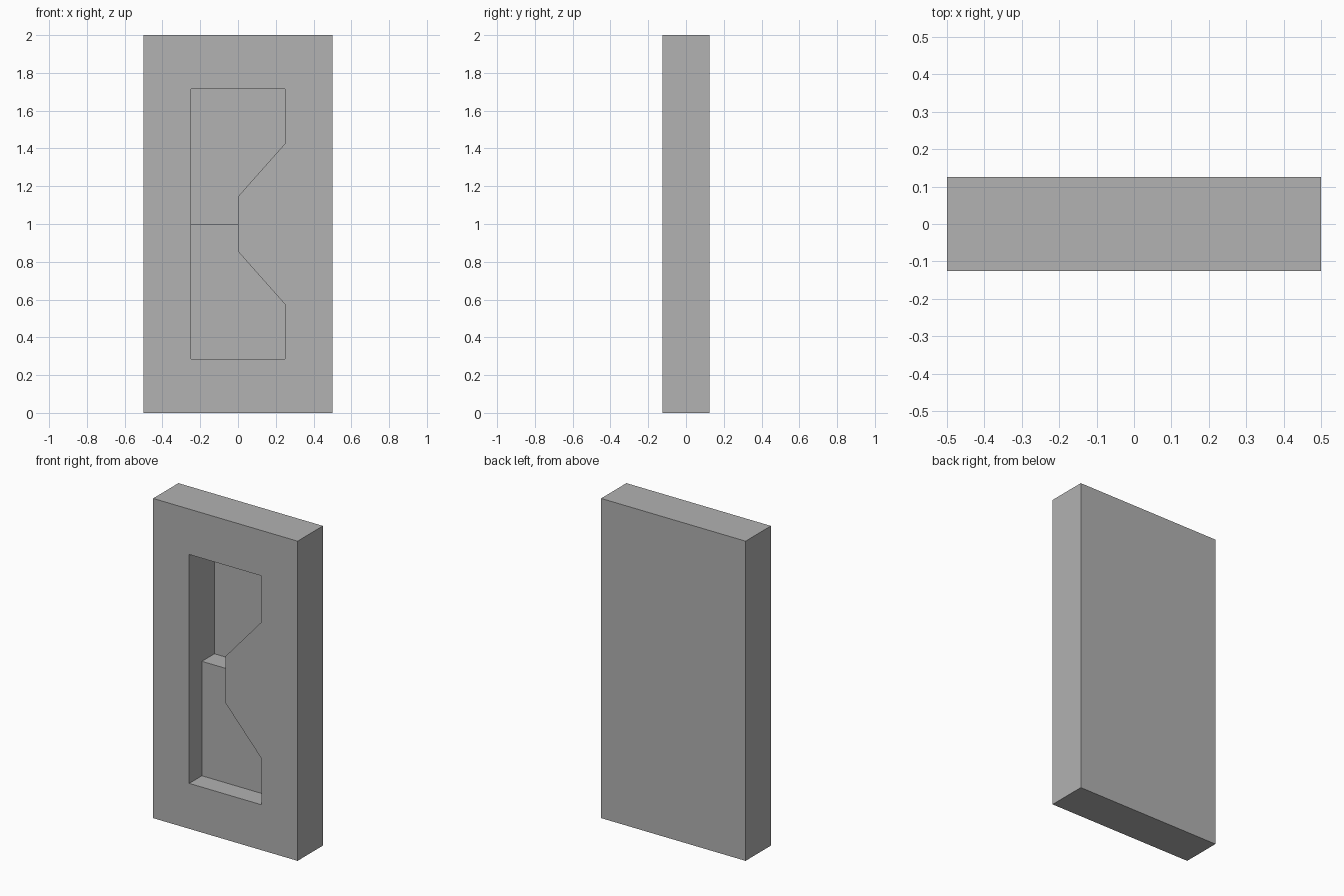
import bpy
import bmesh

cube = bpy.data.objects.get("Cube")
if cube:
    bpy.data.objects.remove(cube, do_unlink=True)

WIDTH, DEPTH, HEIGHT = 1.0, 0.25, 2.0
FRONT = -DEPTH / 2
SKIN = 0.001            # thin wall left behind the deep pocket

grey = bpy.data.materials.new("plain_grey")
grey.use_nodes = True
colour = (0.445, 0.445, 0.445, 1)
grey.diffuse_color = colour
grey.node_tree.nodes["Principled BSDF"].inputs["Base Color"].default_value = colour


def prism(name, outline, y0, y1):
    """Extrude an (x, z) outline from y0 to y1."""
    bm = bmesh.new()
    face = bm.faces.new([bm.verts.new((x, y0, z)) for x, z in outline])
    new = bmesh.ops.extrude_face_region(bm, geom=[face])["geom"]
    verts = [v for v in new if isinstance(v, bmesh.types.BMVert)]
    bmesh.ops.translate(bm, verts=verts, vec=(0, y1 - y0, 0))
    bmesh.ops.recalc_face_normals(bm, faces=bm.faces)
    mesh = bpy.data.meshes.new(name)
    bm.to_mesh(mesh)
    bm.free()
    mesh.materials.append(grey)
    obj = bpy.data.objects.new(name, mesh)
    bpy.context.collection.objects.link(obj)
    return obj


def carve(target, cutter):
    """Cut a pocket, bake the result and drop the cutter."""
    cutter.hide_render = True
    mod = target.modifiers.new("pocket", 'BOOLEAN')
    mod.operation = 'DIFFERENCE'
    mod.solver = 'EXACT'
    mod.object = cutter
    bpy.context.view_layer.objects.active = target
    bpy.ops.object.modifier_apply(modifier=mod.name)
    bpy.data.objects.remove(cutter, do_unlink=True)


# Upright slab
half = WIDTH / 2
slab = prism("slab", [(-half, 0), (half, 0), (half, HEIGHT), (-half, HEIGHT)],
             FRONT, -FRONT)

# Half of the waisted pocket, measured as (x, distance from mid height)
profile = [(-0.25, 0), (0, 0), (0, 0.145), (0.25, 0.427), (0.25, 0.716), (-0.25, 0.716)]

# Upper pocket is nearly full depth, lower pocket stops half way
for name, side, floor in (("upper_pocket", 1, -FRONT - SKIN), ("lower_pocket", -1, 0)):
    outline = [(x, HEIGHT / 2 + side * d) for x, d in profile]
    carve(slab, prism(name, outline, FRONT - 0.1, floor))
